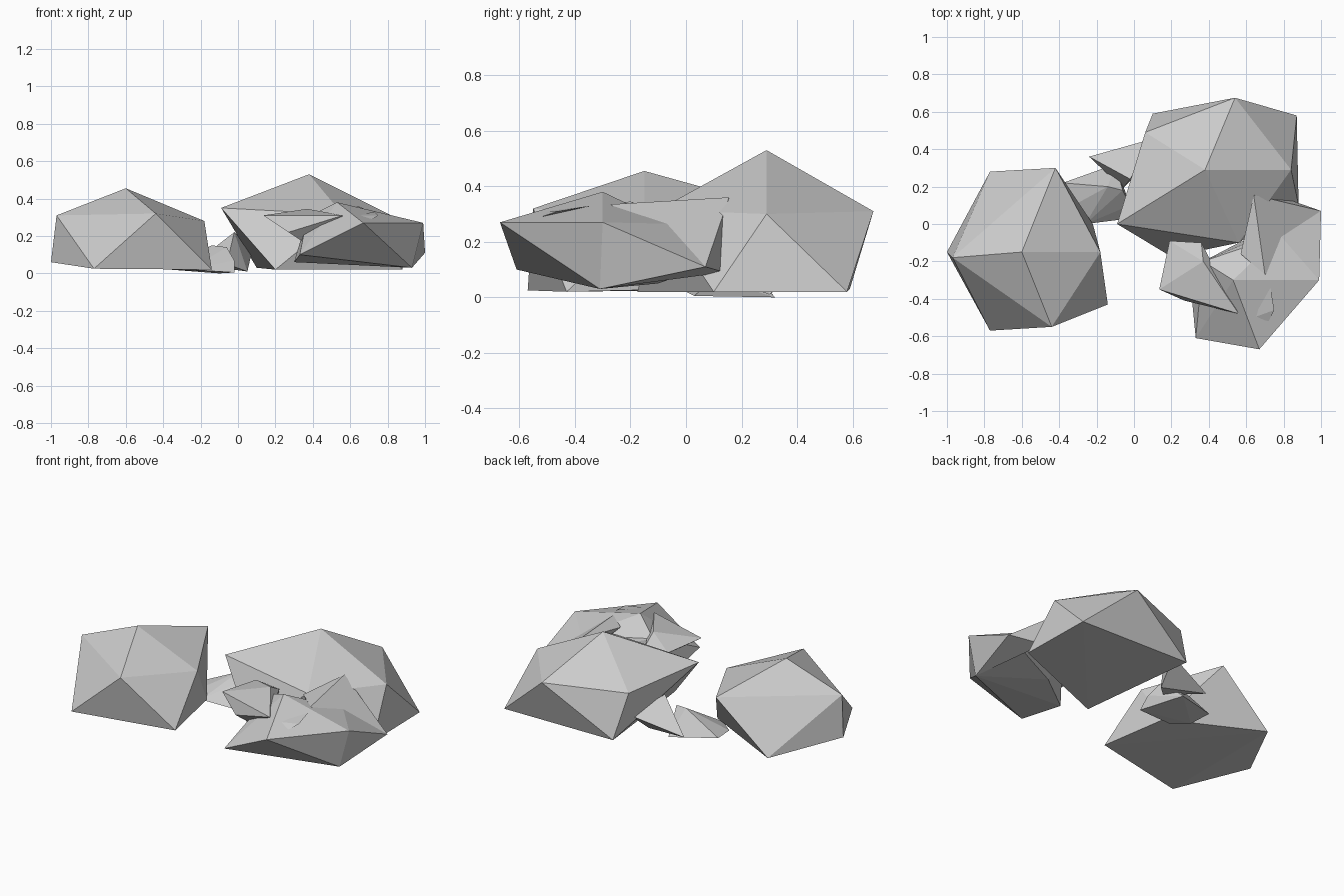
import bpy, bmesh

# One plain stone colour for every rock
stone = bpy.data.materials.new("grey_stone")
stone.diffuse_color = (0.6, 0.6, 0.6, 1.0)


def rock(name, corners):
    """Faceted boulder: the convex hull around a few corner points."""
    bm = bmesh.new()
    for co in corners:
        bm.verts.new(co)
    res = bmesh.ops.convex_hull(bm, input=bm.verts[:])
    inside = {g for g in res["geom_interior"] + res["geom_unused"]
              if isinstance(g, bmesh.types.BMVert)}
    bmesh.ops.delete(bm, geom=[v for v in inside if v.is_valid], context='VERTS')
    bmesh.ops.recalc_face_normals(bm, faces=bm.faces[:])
    mesh = bpy.data.meshes.new(name)
    bm.to_mesh(mesh)
    bm.free()
    mesh.materials.append(stone)
    obj = bpy.data.objects.new(name, mesh)
    bpy.context.collection.objects.link(obj)
    return obj


# Left boulder: peak, upper ring, base ring
rock("left_boulder", [
    (-.6, -.15, .455),
    (-.44, -.55, .32), (-.97, -.18, .31), (-.42, .30, .33), (-.18, -.15, .28),
    (-.14, -.43, .02), (-.77, -.57, .025), (-1, -.15, .06), (-.77, .28, .03),
    (-.22, 0, .03)])

# Large rear boulder
rock("rear_boulder", [
    (.38, .29, .53),
    (.56, -.1, .315), (-.09, 0, .35), (.06, .49, .30), (.54, .675, .31),
    (.84, .29, .30),
    (.88, .1, .02), (.2, -.175, .02), (.1, .59, .03), (.87, .58, .02)])

# Front boulder body
rock("front_boulder", [
    (.53, -.3, .38),
    (.67, -.67, .27), (.99, -.3, .27), (.78, -.06, .265), (.37, -.2, .3),
    (.93, -.31, .03), (.33, -.61, .1), (1, .07, .11), (.3, -.3, .06),
    (.56, -.1, .05)])

# Jagged shoulders of the front boulder
rock("front_left_shoulder", [
    (.135, -.35, .31), (.19, -.09, .3), (.27, -.41, .22), (.56, -.48, .31),
    (.37, -.2, .345), (.36, -.1, .29), (.45, -.3, .1)])
rock("front_right_shoulder", [
    (.64, .155, .36), (.57, -.16, .335), (.70, -.27, .335), (.78, -.06, .265),
    (.8, .14, .09), (1, .07, .11), (.93, -.31, .03)])
rock("front_chip", [
    (.64, -.5, .31), (.73, -.34, .33), (.75, -.46, .31), (.72, -.52, .29)])

# Small stones wedged between the boulders
rock("small_stone_back", [
    (-.24, .36, .05), (.08, .45, .14), (-.02, .24, .22), (-.06, .19, .05),
    (.05, .3, .01)])
rock("small_stone_front", [
    (-.38, .22, .03), (-.14, .2, .15), (-.06, .18, .14), (-.26, 0, .02),
    (-.36, .08, .02), (-.02, .03, .005), (-.02, .1, .07), (-.1, .32, 0)])
